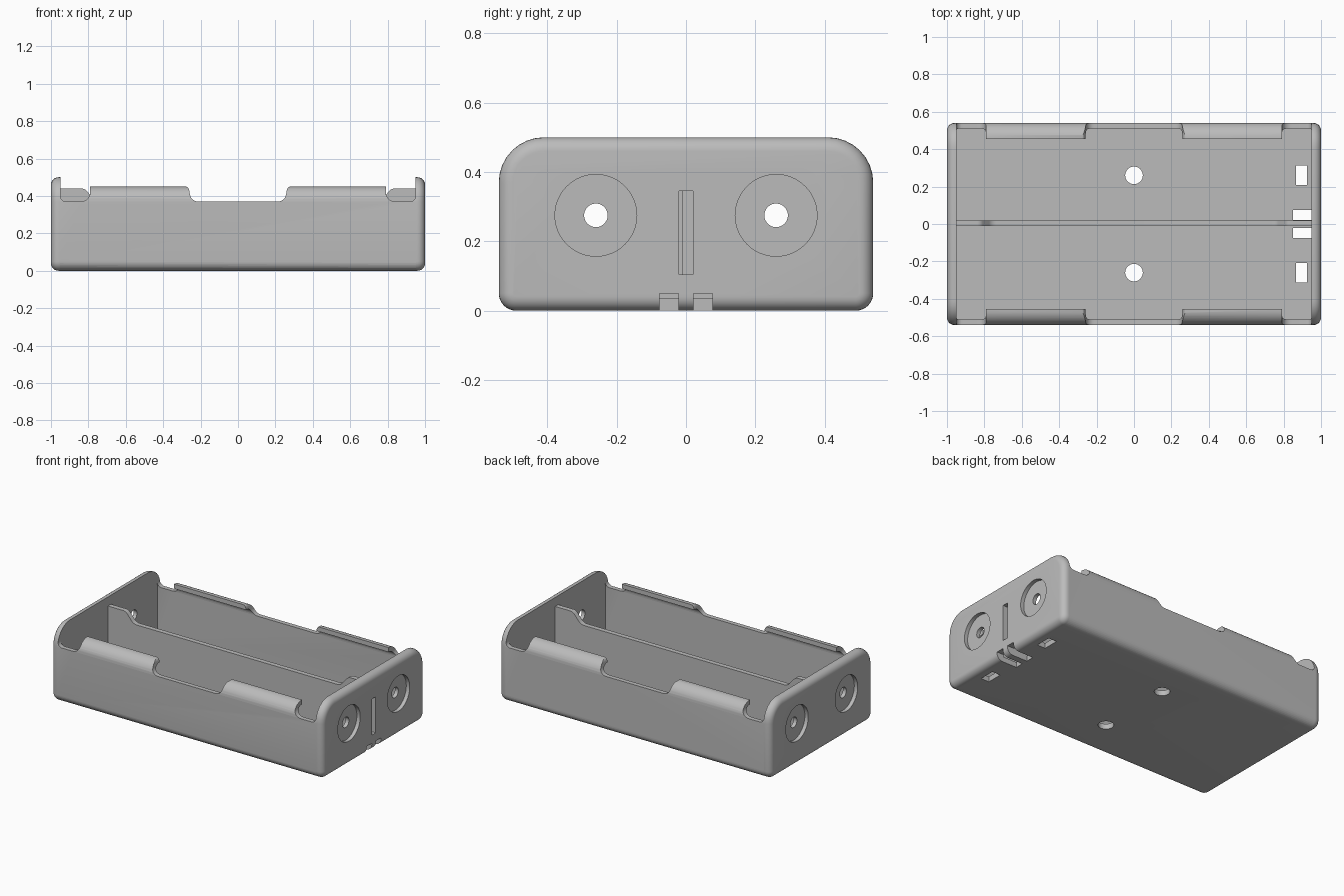
import bpy, bmesh, math
from mathutils import Vector, Matrix

if "Cube" in bpy.data.objects:
    bpy.data.objects.remove(bpy.data.objects["Cube"], do_unlink=True)

grey = bpy.data.materials.new("plain_grey")
grey.use_nodes = True
COLOUR = (0.5, 0.5, 0.5, 1)
grey.diffuse_color = COLOUR
grey.node_tree.nodes["Principled BSDF"].inputs["Base Color"].default_value = COLOUR


def fillet(points, steps=8):
    """Round each corner (u, v, radius) of a closed outline."""
    out = []
    for i, (u, v, r) in enumerate(points):
        p = Vector((u, v))
        if r == 0:
            out.append(p)
            continue
        a = (Vector(points[i - 1][:2]) - p).normalized()
        b = (Vector(points[(i + 1) % len(points)][:2]) - p).normalized()
        half = a.angle(b) / 2
        centre = p + (a + b).normalized() * (r / math.sin(half))
        start = p + a * (r / math.tan(half)) - centre
        end = p + b * (r / math.tan(half)) - centre
        sweep = start.angle_signed(end)
        for k in range(steps + 1):
            out.append(centre + Matrix.Rotation(-sweep * k / steps, 2) @ start)
    return out


def mirrored(half):
    """Complete an outline that is symmetric about u = 0."""
    return half + [(-u, v, r) for u, v, r in reversed(half)]


def make(name, bm):
    bmesh.ops.recalc_face_normals(bm, faces=bm.faces)
    mesh = bpy.data.meshes.new(name)
    bm.to_mesh(mesh)
    bm.free()
    mesh.materials.append(grey)
    obj = bpy.data.objects.new(name, mesh)
    bpy.context.collection.objects.link(obj)
    return obj


def prism(name, outline, axis, lo, hi, round_end=0):
    """Extrude an outline along x (outline in y, z) or along y (outline in x, z)."""
    bm = bmesh.new()
    place = (lambda p, d: (d, p.x, p.y)) if axis == "x" else (lambda p, d: (p.x, d, p.y))
    base = bm.faces.new([bm.verts.new(place(p, lo)) for p in fillet(outline)])
    shift = place(Vector((0, 0)), hi - lo)
    ext = bmesh.ops.extrude_face_region(bm, geom=[base], use_keep_orig=True)
    moved = [g for g in ext["geom"] if isinstance(g, bmesh.types.BMVert)]
    bmesh.ops.translate(bm, verts=moved, vec=shift)
    if round_end:
        cap = next(g for g in ext["geom"] if isinstance(g, bmesh.types.BMFace))
        bmesh.ops.recalc_face_normals(bm, faces=bm.faces)
        bmesh.ops.bevel(bm, geom=list(cap.edges), offset=round_end, segments=6,
                        profile=0.5, affect="EDGES", clamp_overlap=False)
    return make(name, bm)


def box(name, x0, x1, y0, y1, z0, z1):
    return prism(name, [(y0, z0, 0), (y1, z0, 0), (y1, z1, 0), (y0, z1, 0)], "x", x0, x1)


def cylinder(name, radius, depth, centre, axis):
    bm = bmesh.new()
    turn = Matrix.Rotation(math.pi / 2, 4, "Y") if axis == "x" else Matrix()
    bmesh.ops.create_cone(bm, cap_ends=True, segments=48, radius1=radius, radius2=radius,
                          depth=depth, matrix=Matrix.Translation(centre) @ turn)
    return make(name, bm)


def combine(obj, others, operation="DIFFERENCE"):
    """Apply booleans one by one and remove the helper objects."""
    for other in others:
        other.hide_render = True
        mod = obj.modifiers.new("cut", "BOOLEAN")
        mod.operation, mod.solver, mod.object = operation, "EXACT", other
        bpy.context.view_layer.objects.active = obj
        bpy.ops.object.modifier_apply(modifier=mod.name)
        bpy.data.objects.remove(other, do_unlink=True)


INNER = 0.95      # inside face of the end plates
FLOOR = 0.035
CELL_Y, CELL_Z = 0.26, 0.275

# Tray: floor and side walls with inward curled lips
section = mirrored([(0.54, 0, 0.05), (0.54, 0.45, 0.08), (0.455, 0.45, 0), (0.455, 0.42, 0),
                    (0.51, 0.42, 0.05), (0.51, FLOOR, 0)])
tray = prism("battery_tray", section, "x", -INNER - 0.005, INNER + 0.005)

# Cut-outs in the tops of the side walls
middle = mirrored([(0.36, 0.6, 0), (0.36, 0.452, 0), (0.265, 0.452, 0.025), (0.25, 0.37, 0.045)])
cutters = [prism("middle_cutout", middle, "y", -0.7, 0.7)]
for s in (-1, 1):
    gap = [(s * INNER, 0.6, 0), (s * INNER, 0.37, 0.03), (s * 0.79, 0.37, 0.05), (s * 0.79, 0.6, 0)]
    cutters.append(prism("end_cutout", gap, "y", -0.7, 0.7))
combine(tray, cutters)

# End plates with contact recesses and wire holes
plate_outline = mirrored([(0.54, 0, 0.05), (0.54, 0.5, 0.13)])
plates = []
for s in (-1, 1):
    plate = prism("end_plate", plate_outline, "x", s * INNER, s * 1.0, round_end=0.04)
    cuts = []
    for y in (-CELL_Y, CELL_Y):
        cuts.append(cylinder("recess", 0.118, 0.05, (s * 1.0, y, CELL_Z), "x"))
        cuts.append(cylinder("wire_hole", 0.034, 0.3, (s * 1.0, y, CELL_Z), "x"))
    if s > 0:
        cuts.append(box("slot", 0.9, 1.1, -0.02, 0.02, 0.105, 0.345))
    combine(plate, cuts)
    plates.append(plate)

# Divider between the two cells, raised at both ends
divider = prism("divider", mirrored([(INNER + 0.005, FLOOR - 0.01, 0), (INNER + 0.005, 0.44, 0),
                                     (0.82, 0.44, 0.04), (0.76, 0.37, 0.05)]), "y", -0.012, 0.02)
combine(tray, plates + [divider], "UNION")

# Floor openings: screw holes, wire slots and wire channels
openings = []
for s in (-1, 1):
    openings.append(cylinder("screw_hole", 0.047, 0.3, (0, s * CELL_Y, 0), "z"))
    openings.append(box("wire_slot", 0.865, 0.925, *sorted((s * 0.208, s * 0.313)), -0.1, 0.1))
    openings.append(box("wire_channel", 0.85, 1.1, *sorted((s * 0.021, s * 0.076)), -0.1, 0.05))
combine(tray, openings)

bpy.ops.object.select_all(action="DESELECT")
tray.select_set(True)
bpy.context.view_layer.objects.active = tray
bpy.ops.object.shade_smooth_by_angle(angle=math.radians(30))
